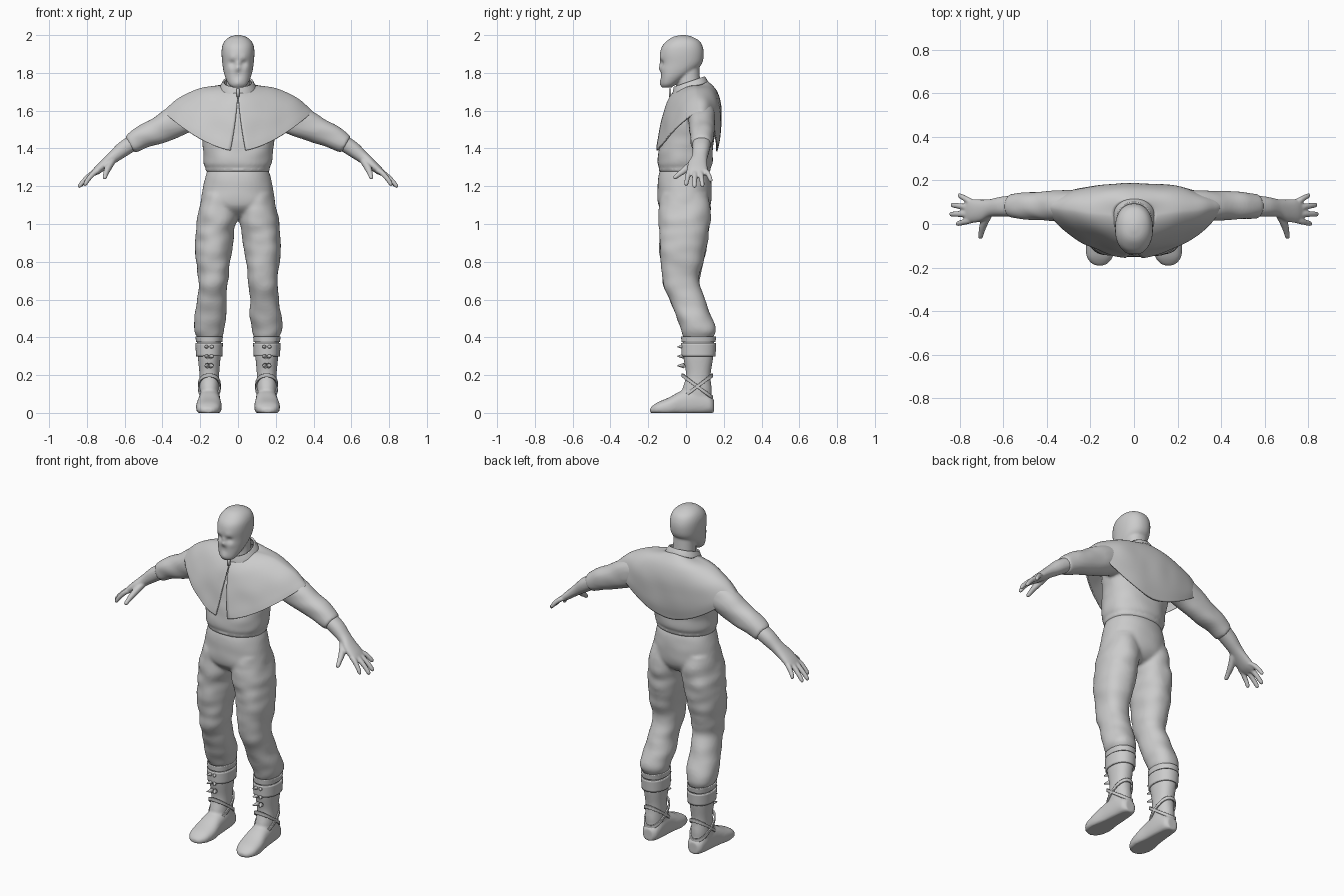
import bpy, bmesh, math
from mathutils import Vector, Matrix, noise

cube = bpy.data.objects.get("Cube")
if cube:
    bpy.data.objects.remove(cube)

grey = bpy.data.materials.new("light grey cloth")
grey.use_nodes = True
grey.diffuse_color = (0.6, 0.6, 0.6, 1)
grey.node_tree.nodes["Principled BSDF"].inputs["Base Color"].default_value = (0.6, 0.6, 0.6, 1)

X, Y, Z = Vector((1, 0, 0)), Vector((0, 1, 0)), Vector((0, 0, 1))


def spline(rows, steps=5):
    """Smooth in-between rows through the given ones."""
    out = []
    for i in range(len(rows) - 1):
        a, b, c, d = (rows[min(max(i + k, 0), len(rows) - 1)] for k in (-1, 0, 1, 2))
        for j in range(steps):
            t = j / steps
            out.append([q + t / 2 * (r - p + t * (2*p - 5*q + 4*r - s + t * (3*q - p - 3*r + s)))
                        for p, q, r, s in zip(a, b, c, d)])
    return out + [list(rows[-1])]


def power(v, e):
    return math.copysign(abs(v) ** (2 / e), v)


def skin(bm, rings, closed=True, caps=True):
    """Join rings of points into a surface."""
    loops = [[bm.verts.new(p) for p in ring] for ring in rings]
    n = len(loops[0])
    for a, b in zip(loops, loops[1:]):
        for i in range(n if closed else n - 1):
            k = (i + 1) % n
            bm.faces.new((a[i], a[k], b[k], b[i]))
    if caps:
        bm.faces.new(loops[0])
        bm.faces.new(loops[-1])


def loft(bm, rows, u=X, v=Y, side=1, e=2.2, folds=0.0, caps=True, n=40):
    """Rows are centre x, y, z and the radii along u and v."""
    rings = []
    for x, y, z, ru, rv in spline(rows):
        ring = []
        for i in range(n):
            a = math.tau * i / n
            p = Vector((x, y, z))
            d = u * ru * power(math.cos(a), e) + v * rv * power(math.sin(a), e)
            q = p + d
            d *= 1 + folds * noise.noise(Vector((q.x * 9 + side, q.y * 9, q.z * 17)))
            q = p + d
            ring.append((q.x * side, q.y, max(q.z, 0)))
        rings.append(ring)
    skin(bm, rings, caps=caps)


def upright(rows):
    """Turn z, left x, right x, front y, back y into loft rows."""
    return [((a + b) / 2, (f + k) / 2, z, (b - a) / 2, (k - f) / 2) for z, a, b, f, k in rows]


def centred(rows):
    return upright([(z, -w, w, f, k) for z, w, f, k in rows])


def finish(bm, name, voxel=0, thick=0):
    bmesh.ops.recalc_face_normals(bm, faces=bm.faces)
    mesh = bpy.data.meshes.new(name)
    bm.to_mesh(mesh)
    bm.free()
    ob = bpy.data.objects.new(name, mesh)
    bpy.context.collection.objects.link(ob)
    mesh.materials.append(grey)
    for f in mesh.polygons:
        f.use_smooth = True
    if thick:
        m = ob.modifiers.new("thickness", 'SOLIDIFY')
        m.thickness, m.offset = thick, 0
    if voxel:
        m = ob.modifiers.new("blend", 'REMESH')
        m.mode, m.voxel_size, m.use_smooth_shade = 'VOXEL', voxel, True
        m = ob.modifiers.new("soften", 'SMOOTH')
        m.factor, m.iterations = 0.5, 5
    return ob


# Head and neck, with a lightly modelled face
bm = bmesh.new()
loft(bm, centred([(1.722, .03, -.125, -.075), (1.74, .05, -.133, -.05), (1.775, .067, -.135, 0),
                  (1.81, .077, -.135, .05), (1.85, .083, -.135, .085), (1.9, .087, -.138, .094),
                  (1.94, .084, -.127, .088), (1.97, .07, -.1, .07), (1.99, .045, -.07, .035),
                  (2.0, .012, -.03, 0)]), n=64)
features = [(.03, 1.877, .02, .005), (.03, 1.852, .016, -.012), (0, 1.825, .014, .012),
            (0, 1.85, .01, .007), (.045, 1.82, .02, .004), (0, 1.787, .02, -.005), (0, 1.745, .02, .006)]
for vert in bm.verts:
    if vert.co.y < -.06:
        for fx, fz, r, depth in features:
            gap = (abs(vert.co.x) - fx) ** 2 + (vert.co.z - fz) ** 2
            vert.co.y -= depth * math.exp(-gap / r ** 2)
loft(bm, centred([(1.66, .07, -.05, .085), (1.75, .062, -.045, .075), (1.85, .06, -.05, .07)]))
finish(bm, "head", .006)

# Collar standing around the neck, higher at the back
bm = bmesh.new()
loft(bm, [(0, .025, 1.695, .1, .095), (0, .022, 1.725, .09, .088), (0, .018, 1.752, .075, .078)],
     v=Vector((0, 1, .35)), caps=False)
finish(bm, "collar", thick=.01)
bm = bmesh.new()
bmesh.ops.create_cube(bm, size=1, matrix=Matrix.Translation((0, -.085, 1.695)) @ Matrix.Diagonal((.014, .012, .045, 1)))
finish(bm, "collar_pull")

# Shirt with sleeves
bm = bmesh.new()
loft(bm, centred([(1.27, .155, -.13, .115), (1.283, .172, -.145, .13), (1.298, .17, -.143, .128),
                  (1.32, .18, -.152, .138), (1.38, .183, -.15, .142), (1.45, .195, -.138, .15),
                  (1.55, .21, -.12, .165), (1.65, .18, -.08, .145), (1.71, .09, -.04, .1)]),
     folds=.035, n=64)
lean = Vector((.5, 0, .86))
for s in (1, -1):
    loft(bm, [(.12, .07, 1.6, .06, .07), (.25, .08, 1.575, .083, .075), (.34, .085, 1.535, .08, .07),
              (.43, .085, 1.49, .072, .066), (.5, .085, 1.462, .062, .062), (.565, .083, 1.425, .051, .056),
              (.573, .083, 1.42, .04, .045)], u=lean, side=s, folds=.09)
finish(bm, "shirt", .009)

# Short cape over the shoulders, open in a narrow slit at the front
bm = bmesh.new()
cape = [(.092, -.07, .11, 1.69, 1.73, 1.755, .03), (.2, -.108, .16, 1.62, 1.715, 1.7, .06),
        (.31, -.133, .183, 1.52, 1.665, 1.59, .10), (.37, -.15, .178, 1.43, 1.615, 1.46, .14),
        (.393, -.155, .165, 1.385, 1.592, 1.385, .16)]
rings, count = [], 96
for w, yf, yb, zf, zs, zb, slit in spline(cape):
    ring = []
    mid = .03 + .05 * w / .39
    for i in range(count + 1):
        a = -math.pi / 2 + slit + (math.tau - 2 * slit) * i / count
        front = math.sin(a) < 0
        e = 1.6 if front else 2.3
        c, d = power(math.cos(a), e), abs(power(math.sin(a), e))
        end, z = (yf, zf) if front else (yb, zb)
        p = Vector((w * c, mid + (end - mid) * d, z + (zs - z) * abs(c) ** 1.7))
        ring.append(p + Y * .006 * noise.noise(p * 9))
    rings.append(ring)
skin(bm, rings, closed=False, caps=False)
finish(bm, "shoulder_cape", thick=.008)

# Trousers
bm = bmesh.new()
loft(bm, centred([(1.29, .16, -.135, .118), (1.25, .172, -.146, .13), (1.18, .186, -.15, .136),
                  (1.1, .195, -.145, .13), (1.05, .15, -.1, .1), (1.03, .08, -.06, .06)]), folds=.02, n=64)
leg = upright([(1.16, .005, .185, -.13, .12), (1.05, .004, .212, -.145, .13), (.95, .02, .223, -.14, .122),
               (.85, .034, .227, -.138, .105), (.75, .047, .215, -.13, .08), (.68, .055, .209, -.12, .072),
               (.6, .063, .216, -.088, .1), (.5, .065, .232, -.048, .138), (.435, .075, .232, -.024, .157),
               (.4, .087, .217, -.01, .145), (.37, .105, .2, .01, .13)])
for s in (1, -1):
    loft(bm, leg, side=s, folds=.08, n=48)
finish(bm, "trousers", .009)

grip = Vector((.7, 0, .7))
for s, word in ((1, "left"), (-1, "right")):
    # Gloved hand with four fingers and a thumb
    bm = bmesh.new()
    loft(bm, [(.545, .083, 1.437, .042, .05), (.61, .08, 1.395, .041, .045), (.66, .073, 1.355, .033, .041),
              (.7, .062, 1.322, .028, .05), (.745, .06, 1.285, .022, .054), (.775, .06, 1.262, .012, .046)],
         u=lean, side=s)
    for y, tip in ((.02, (.815, 0, 1.203)), (.047, (.846, .045, 1.193)),
                   (.073, (.84, .088, 1.196)), (.098, (.806, .133, 1.225))):
        root, tip = Vector((.74, y, 1.285)), Vector(tip)
        rows = [(*(root.lerp(tip, t) + Z * .012 * math.sin(t * math.pi)), r, r)
                for t, r in ((0, .015), (.35, .0145), (.7, .013), (.93, .011), (1, .005))]
        loft(bm, rows, u=grip, side=s, n=14)
    loft(bm, [(.665, .05, 1.335, .02, .02), (.688, .005, 1.295, .019, .019), (.7, -.035, 1.265, .014, .014),
              (.705, -.06, 1.245, .011, .011), (.706, -.066, 1.24, .005, .005)],
         v=Vector((0, -.6, .8)), side=s, n=14)
    finish(bm, word + "_glove", .005)

    # Boot shaft and foot
    bm = bmesh.new()
    loft(bm, upright([(.395, .088, .218, -.018, .15), (.3, .092, .213, -.015, .145), (.2, .1, .204, 0, .13),
                      (.12, .1, .205, -.02, .136), (.04, .1, .2, -.02, .13)]), side=s)
    loft(bm, [(.15, .148, .035, .03, .035), (.15, .125, .045, .049, .05), (.15, .06, .06, .056, .075),
              (.152, -.02, .05, .06, .068), (.154, -.09, .032, .068, .05), (.157, -.15, .022, .06, .034),
              (.158, -.18, .015, .038, .02), (.158, -.19, .012, .02, .012)], v=Z, side=s, e=2.4)
    finish(bm, word + "_boot", .007)

    # Folded cuff and crossed ankle straps
    bm = bmesh.new()
    for top, low in ((.405, .375), (.37, .3)):
        loft(bm, upright([(top, .084, .222, -.022, .156), (low, .087, .218, -.02, .152)]), side=s, caps=False)
    for slope in (-.75, .75):
        loft(bm, [(.152, .06, z, .057, .079) for z in (.13, .15)], v=Vector((0, 1, slope)), side=s, caps=False)
    finish(bm, word + "_boot_straps", thick=.008)

    # Lacing studs up the shin
    bm = bmesh.new()
    for z in (.35, .3, .25):
        for turn in (-.4, .4):
            spot = Matrix.Translation((s * .153 + turn * .04, -.028, z))
            bmesh.ops.create_cone(bm, cap_ends=True, segments=8, radius1=.014, radius2=.003, depth=.035,
                                  matrix=spot @ Matrix.Rotation(turn, 4, 'Z') @ Matrix.Rotation(math.pi / 2, 4, 'X'))
    finish(bm, word + "_boot_studs")
